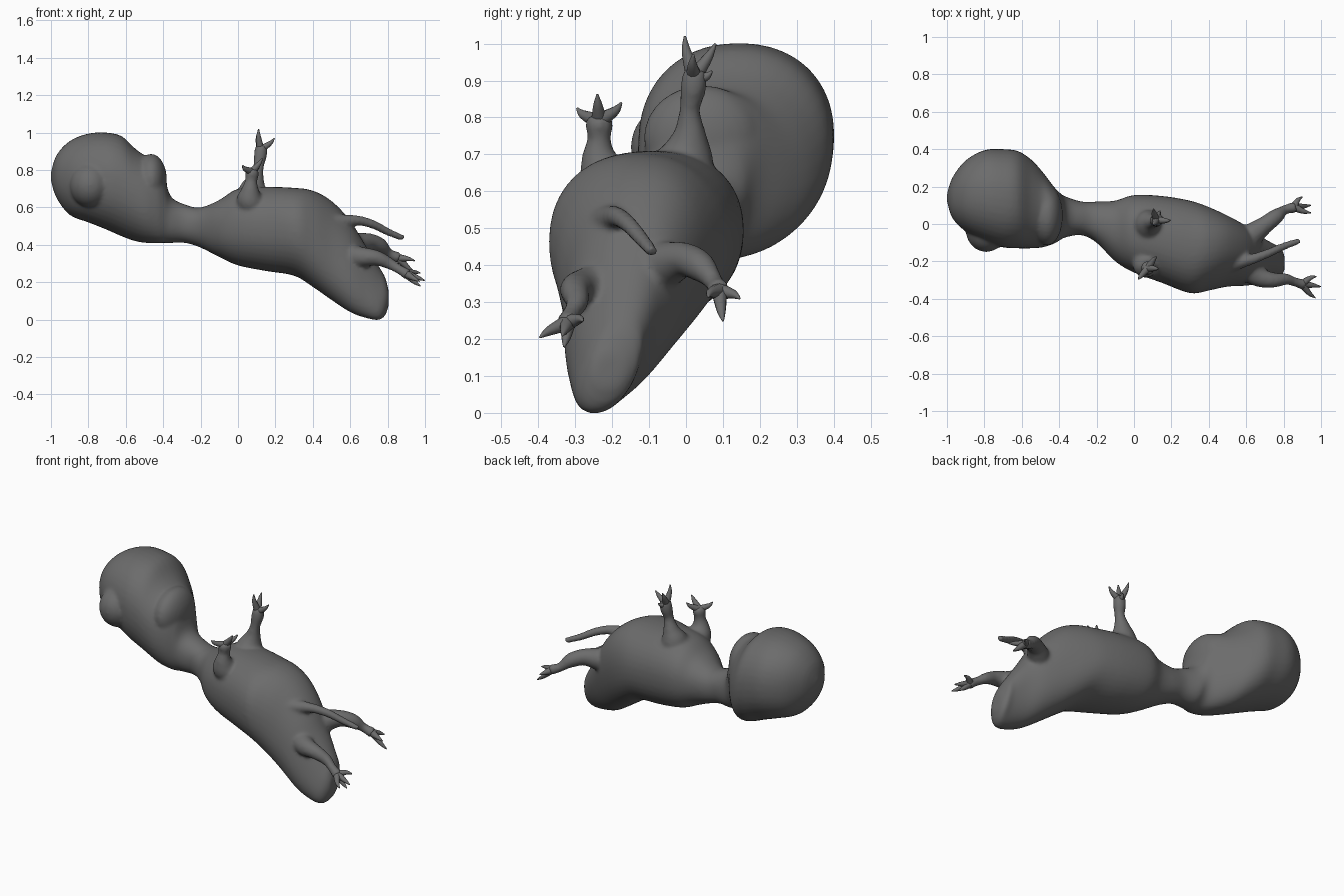
import bpy, bmesh, math
from mathutils import Vector

if "Cube" in bpy.data.objects:
    bpy.data.objects.remove(bpy.data.objects["Cube"])

grey = bpy.data.materials.new("dark_grey")
grey.diffuse_color = (0.15, 0.15, 0.15, 1)
grey.use_nodes = True
grey.node_tree.nodes["Principled BSDF"].inputs["Base Color"].default_value = grey.diffuse_color


def spline(rows, steps):
    """Catmull-Rom interpolation of rows of numbers."""
    out = []
    for i in range(len(rows) - 1):
        a, b, c, d = rows[max(i - 1, 0)], rows[i], rows[i + 1], rows[min(i + 2, len(rows) - 1)]
        for s in range(steps):
            t = s / steps
            out.append([0.5 * (2 * q + (r - p) * t + (2 * p - 5 * q + 4 * r - w) * t * t
                               + (3 * q - p - 3 * r + w) * t ** 3) for p, q, r, w in zip(a, b, c, d)])
    return out + [list(rows[-1])]


def loft(name, rings):
    bm = bmesh.new()
    loops = [[bm.verts.new(p) for p in ring] for ring in rings]
    n = len(loops[0])
    for a, b in zip(loops, loops[1:]):
        for i in range(n):
            bm.faces.new((a[i], a[(i + 1) % n], b[(i + 1) % n], b[i]))
    bm.faces.new(loops[0])
    bm.faces.new(loops[-1])
    bmesh.ops.recalc_face_normals(bm, faces=bm.faces)
    me = bpy.data.meshes.new(name)
    bm.to_mesh(me)
    bm.free()
    me.shade_smooth()
    me.materials.append(grey)
    ob = bpy.data.objects.new(name, me)
    bpy.context.collection.objects.link(ob)
    return ob


def tube(name, rows, steps=5, sides=14):
    """Round tube through rows of x, y, z, radius."""
    pts = spline(rows, steps)
    rings = []
    for i, p in enumerate(pts):
        d = Vector(pts[min(i + 1, len(pts) - 1)][:3]) - Vector(pts[max(i - 1, 0)][:3])
        u = d.cross(Vector((0.31, 0.9, -0.2))).normalized()
        v = d.cross(u).normalized()
        r = max(p[3], 0.002)
        rings.append([Vector(p[:3]) + r * (u * math.cos(k * math.tau / sides) + v * math.sin(k * math.tau / sides))
                      for k in range(sides)])
    return loft(name, rings)


def trunk(name, rows, sides=40, power=0.92):
    """Sections along x: x, y min, y max, z min, z max, sideways shear."""
    rings = []
    for x, y0, y1, z0, z1, sh in spline(rows, 4):
        ring = []
        for k in range(sides):
            a = k * math.tau / sides
            c, s = math.cos(a), math.sin(a)
            py = math.copysign(abs(c) ** power, c) * (y1 - y0) / 2
            pz = math.copysign(abs(s) ** power, s) * (z1 - z0) / 2
            ring.append((x, (y0 + y1) / 2 + py + sh * pz, (z0 + z1) / 2 + pz))
        rings.append(ring)
    return loft(name, rings)


def ball(name, loc, size):
    bpy.ops.mesh.primitive_uv_sphere_add(segments=32, ring_count=16, location=loc)
    ob = bpy.context.object
    ob.name = name
    ob.scale = size
    ob.data.materials.append(grey)
    return ob


def claws(name, palm, tips):
    centre = sum((Vector(q) for q in tips), Vector()) / len(tips)
    for i, tip in enumerate(tips):
        p, t = Vector(palm), Vector(tip)
        mid = p.lerp(t, 0.55) + (t - centre) * 0.15
        tube(f"{name}_{i + 1}", [(*p, .022), (*mid, .013), (*t, .003)], 5, 10)


# Bulbous head, narrow neck, barrel body and pointed rump
parts = [trunk("creature", [
    (-1.0, .12, .16, .74, .79, 0), (-.97, .03, .25, .65, .88, 0),
    (-.9, -.04, .34, .56, .955, 0), (-.8, -.09, .395, .52, .995, 0),
    (-.7, -.125, .40, .48, 1.0, 0), (-.62, -.13, .39, .445, .98, 0),
    (-.55, -.13, .345, .42, .915, 0), (-.49, -.125, .28, .41, .875, .04),
    (-.43, -.105, .20, .41, .865, .08), (-.395, -.085, .165, .41, .78, .06),
    (-.36, -.07, .145, .41, .66, 0),
    (-.28, -.06, .12, .41, .615, 0), (-.2, -.10, .12, .385, .60, 0),
    (-.1, -.20, .125, .335, .64, 0), (0, -.26, .155, .29, .70, 0),
    (.15, -.315, .15, .26, .71, 0), (.3, -.37, .125, .235, .705, 0),
    (.4, -.355, .09, .175, .69, .06), (.5, -.33, .04, .105, .635, .14),
    (.6, -.32, -.02, .04, .53, .2), (.68, -.305, -.08, .01, .40, .25),
    (.75, -.29, -.12, -.002, .29, .3), (.785, -.275, -.13, .02, .23, .25),
    (.805, -.25, -.17, .07, .16, .1)])]

# Jaw fold above the neck and shallow nose bump
parts.append(ball("jaw", (-.465, .045, .745), (.085, .16, .142)))
parts.append(ball("nose", (-.79, -.03, .72), (.11, .12, .12)))

# Arms, legs and tail, flared where they leave the body
limbs = {
    "arm_far": [(.08, -.03, .60, .10), (.08, .0, .69, .078), (.095, .01, .755, .046),
                (.11, .01, .82, .029), (.12, .02, .88, .036), (.125, .025, .93, .032)],
    "arm_near": [(.09, -.16, .58, .07), (.065, -.215, .64, .075), (.065, -.235, .69, .05),
                 (.07, -.235, .74, .033), (.075, -.235, .78, .038), (.08, -.235, .805, .03)],
    "leg_far": [(.55, -.14, .38, .08), (.63, -.06, .40, .065), (.70, -.005, .415, .048),
                (.76, .04, .395, .042), (.805, .075, .355, .026), (.86, .09, .33, .032)],
    "leg_near": [(.58, -.22, .34, .07), (.66, -.28, .335, .055), (.74, -.30, .33, .042),
                 (.81, -.295, .30, .032), (.86, -.31, .27, .025), (.91, -.325, .24, .031)],
    "tail": [(.48, -.22, .51, .06), (.56, -.205, .525, .038), (.64, -.185, .53, .028),
             (.72, -.155, .51, .024), (.8, -.12, .47, .021), (.885, -.09, .435, .017)]}
parts += [tube(n, rows) for n, rows in limbs.items()]

# Fuse everything into one soft skin
bpy.ops.object.select_all(action='DESELECT')
for ob in parts:
    ob.select_set(True)
bpy.context.view_layer.objects.active = parts[0]
bpy.ops.object.join()
skin = parts[0].modifiers.new("fuse", 'REMESH')
skin.mode = 'VOXEL'
skin.voxel_size = 0.01
skin.use_smooth_shade = True
soft = parts[0].modifiers.new("soften", 'SMOOTH')
soft.factor = 0.5
soft.iterations = 8

# Curved claws on hands and feet
claws("arm_far_claw", (.12, .022, .91), [(.11, -.003, 1.02), (.195, .02, .97), (.105, .08, 1.0), (.14, .07, .925)])
claws("arm_near_claw", (.075, -.235, .79), [(.025, -.295, .825), (.13, -.24, .862), (.12, -.175, .84)])
claws("leg_far_claw", (.855, .09, .33), [(.90, .145, .31), (.945, .10, .25), (.945, .06, .315)])
claws("leg_near_claw", (.90, -.32, .245), [(.975, -.28, .25), (.998, -.335, .21), (.97, -.395, .205), (.975, -.33, .18)])
